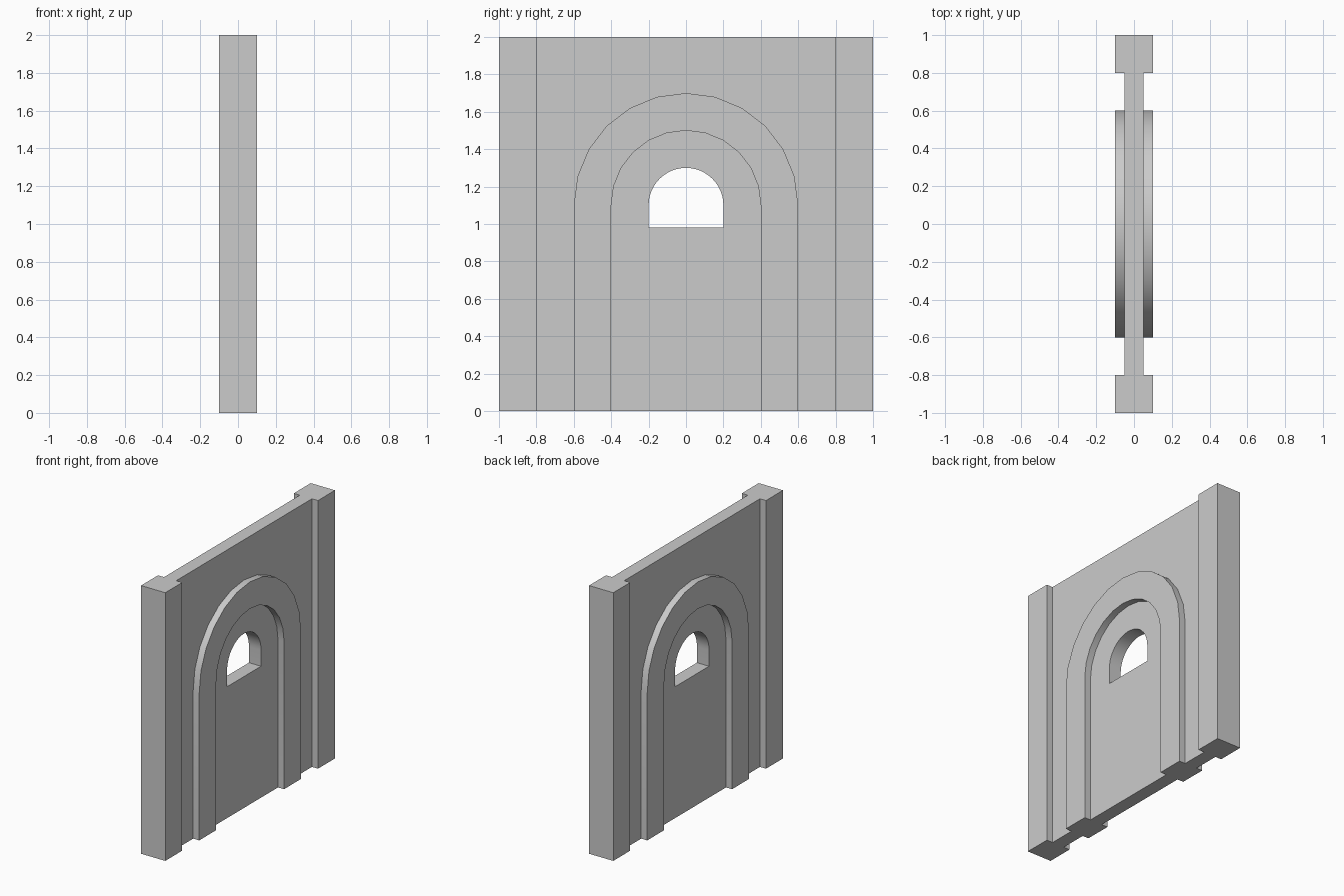
import bpy, bmesh, math

if "Cube" in bpy.data.objects:
    bpy.data.objects.remove(bpy.data.objects["Cube"])

ARCH_Z = 1.1  # shared centre height of all arches


def arch(radius, base, steps):
    """(y, z) outline of a round-topped opening, from one foot to the other."""
    pts = [(radius, base)]
    for i in range(steps + 1):
        a = math.pi * i / steps
        pts.append((radius * math.cos(a), ARCH_Z + radius * math.sin(a)))
    return pts + [(-radius, base)]


def extrude_profile(name, profile, x0, x1):
    """Extrude a closed (y, z) outline along x."""
    bm = bmesh.new()
    face = bm.faces.new([bm.verts.new((x0, y, z)) for y, z in profile])
    new = bmesh.ops.extrude_face_region(bm, geom=[face])["geom"]
    bmesh.ops.translate(bm, vec=(x1 - x0, 0, 0),
                        verts=[v for v in new if isinstance(v, bmesh.types.BMVert)])
    bmesh.ops.recalc_face_normals(bm, faces=bm.faces)
    mesh = bpy.data.meshes.new(name)
    bm.to_mesh(mesh)
    bm.free()
    obj = bpy.data.objects.new(name, mesh)
    bpy.context.collection.objects.link(obj)
    return obj


def rect(y0, y1, z0, z1):
    return [(y0, z0), (y1, z0), (y1, z1), (y0, z1)]


def activate(obj):
    bpy.ops.object.select_all(action='DESELECT')
    obj.select_set(True)
    bpy.context.view_layer.objects.active = obj


def mirror(obj, axis):
    mod = obj.modifiers.new("mirror", 'MIRROR')
    mod.use_axis = [axis == i for i in range(3)]


# Thin wall panel with the round-topped window cut through
wall = extrude_profile("wall_panel", rect(-0.8, 0.8, 0, 2), -0.05, 0.05)
cutter = extrude_profile("window_cutter", arch(0.2, 0.98, 24), -0.3, 0.3)
cutter.hide_render = True
cut = wall.modifiers.new("window", 'BOOLEAN')
cut.operation = 'DIFFERENCE'
cut.solver = 'EXACT'
cut.object = cutter
activate(wall)
bpy.ops.object.modifier_apply(modifier=cut.name)
bpy.data.objects.remove(cutter)

# Raised arch moulding on both faces of the wall
band = arch(0.6, 0, 12) + arch(0.4, 0, 12)[::-1]
moulding = extrude_profile("arch_moulding", band, 0.05, 0.1)
mirror(moulding, 0)

# Square pillars at both ends
pillars = extrude_profile("end_pillars", rect(0.8, 1, 0, 2), -0.1, 0.1)
mirror(pillars, 1)

# Smooth the curved reveals, keep the corners crisp
for obj in (wall, moulding):
    activate(obj)
    bpy.ops.object.shade_smooth_by_angle(angle=math.radians(30))
